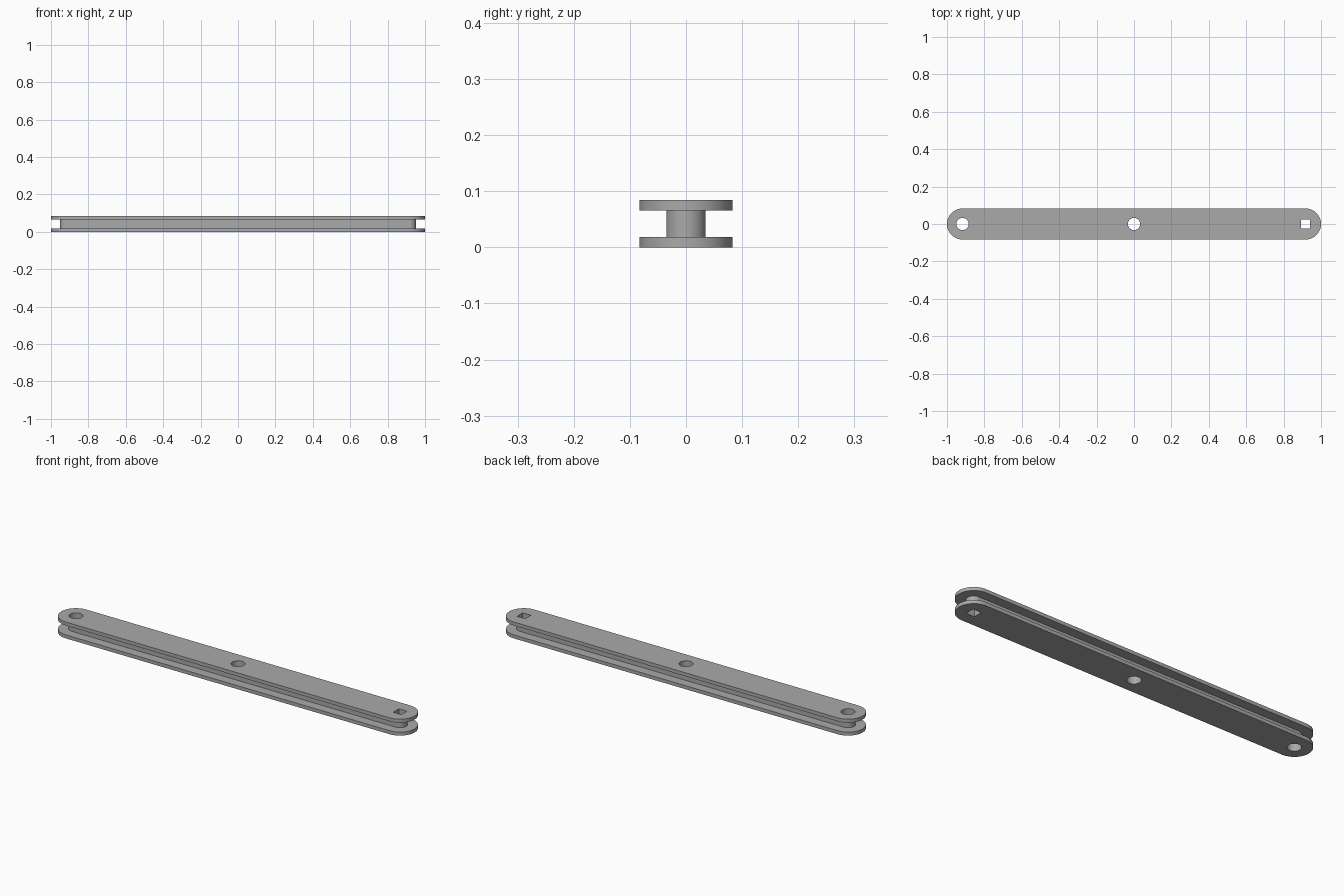
import bpy
import math

cube = bpy.data.objects.get("Cube")
if cube:
    bpy.data.objects.remove(cube, do_unlink=True)

PIVOT = 0.917       # end hole distance from the middle
HEIGHT = 0.084
PLATE = 0.018       # flange thickness

grey = bpy.data.materials.new("plain_grey")
grey.use_nodes = True
colour = (0.4, 0.4, 0.4, 1)
grey.diffuse_color = colour
grey.node_tree.nodes["Principled BSDF"].inputs["Base Color"].default_value = colour


def prism(name, outline, z0, z1):
    """Extrude a closed xy outline from z0 to z1."""
    n = len(outline)
    verts = [(x, y, z) for z in (z0, z1) for x, y in outline]
    faces = [tuple(reversed(range(n))), tuple(range(n, 2 * n))]
    faces += [(i, (i + 1) % n, (i + 1) % n + n, i + n) for i in range(n)]
    mesh = bpy.data.meshes.new(name)
    mesh.from_pydata(verts, [], faces)
    mesh.materials.append(grey)
    obj = bpy.data.objects.new(name, mesh)
    bpy.context.collection.objects.link(obj)
    return obj


def arc(cx, r, start, sweep, steps):
    return [(cx + r * math.cos(start + sweep * i / steps),
             r * math.sin(start + sweep * i / steps)) for i in range(steps + 1)]


def slot(r):
    """Long outline with a round end about each pivot."""
    half = math.pi / 2
    return arc(PIVOT, r, -half, math.pi, 32) + arc(-PIVOT, r, half, math.pi, 32)


def circle(cx, r):
    return arc(cx, r, 0, math.tau, 48)[:-1]


def combine(target, other, operation):
    mod = target.modifiers.new(operation.lower(), "BOOLEAN")
    mod.operation = operation
    mod.solver = "EXACT"
    mod.object = other
    bpy.context.view_layer.objects.active = target
    bpy.ops.object.modifier_apply(modifier=mod.name)
    bpy.data.objects.remove(other, do_unlink=True)


# Narrow core joined to the two wide flanges
link = prism("link_bar", slot(0.035), PLATE / 2, HEIGHT - PLATE / 2)
combine(link, prism("lower_flange", slot(0.083), 0, PLATE), "UNION")
combine(link, prism("upper_flange", slot(0.083), HEIGHT - PLATE, HEIGHT), "UNION")

# Two round holes and one square hole, right through
s = 0.023
square = [(PIVOT - s, -s), (PIVOT + s, -s), (PIVOT + s, s), (PIVOT - s, s)]
for name, outline in (("end_hole", circle(-PIVOT, 0.0325)),
                      ("middle_hole", circle(0, 0.0325)),
                      ("square_hole", square)):
    cutter = prism(name, outline, -0.05, HEIGHT + 0.05)
    cutter.hide_render = True
    combine(link, cutter, "DIFFERENCE")

# Smooth round walls with crisp rims
bpy.ops.object.select_all(action="DESELECT")
link.select_set(True)
bpy.context.view_layer.objects.active = link
bpy.ops.object.shade_smooth_by_angle(angle=math.radians(30))
